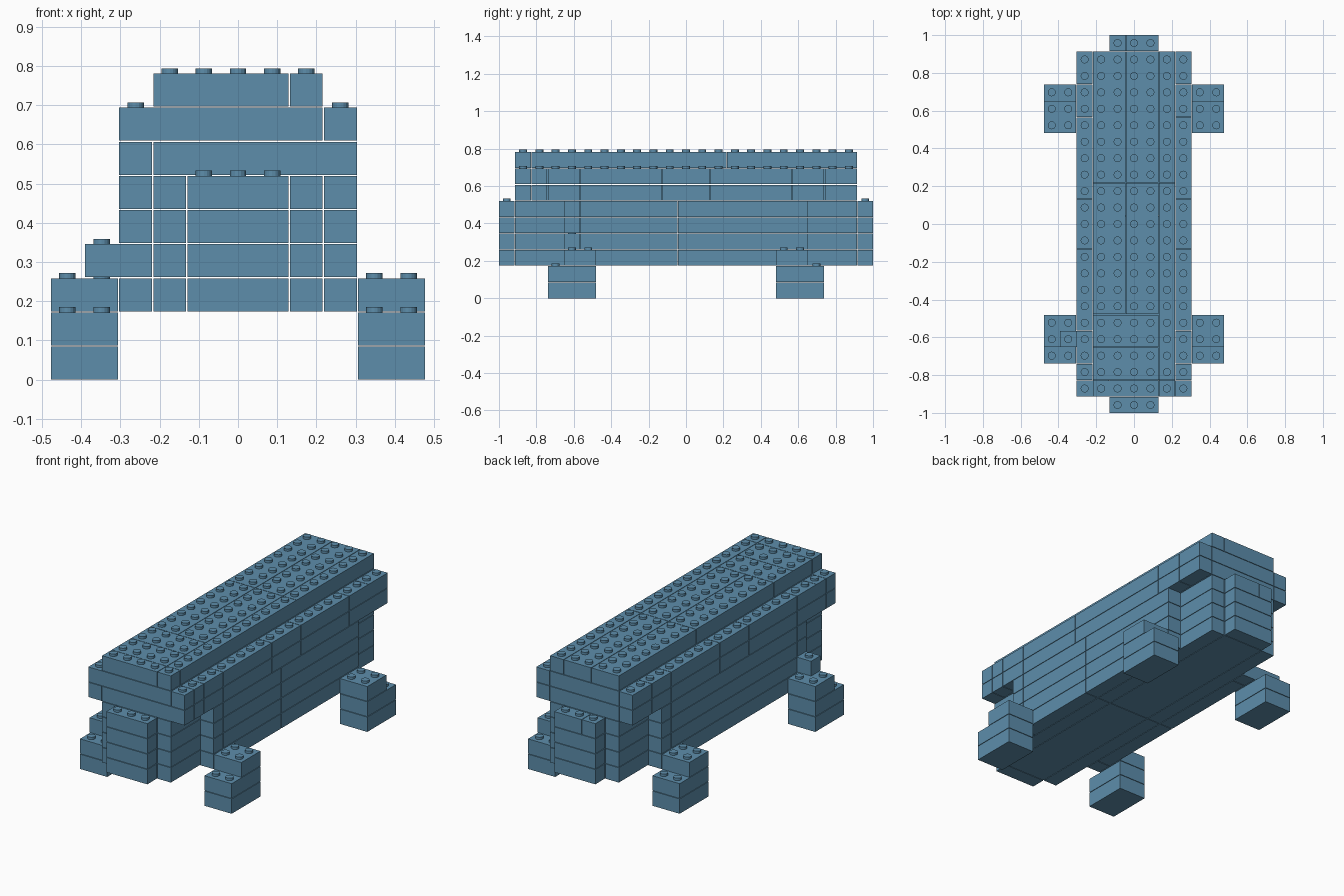
import bpy, bmesh
from mathutils import Matrix, Vector

cube = bpy.data.objects.get("Cube")
if cube:
    bpy.data.objects.remove(cube, do_unlink=True)

P = 0.0871       # brick pitch, also the height of one course
GAP = 0.003      # joint between bricks
STUD_R, STUD_H = 0.021, 0.0135

blue = bpy.data.materials.new("sand_blue")
blue.use_nodes = True
BLUE = (0.11, 0.27, 0.41, 1)
blue.diffuse_color = BLUE
blue.node_tree.nodes["Principled BSDF"].inputs["Base Color"].default_value = BLUE


def brick(bm, course, x0, x1, y0, y1):
    """One brick; plan limits are counted in studs."""
    size = Vector(((x1 - x0) * P - GAP, (y1 - y0) * P - GAP, P - GAP))
    centre = Vector(((x0 + x1) * P / 2, (y0 + y1) * P / 2, course * P + size.z / 2))
    bmesh.ops.create_cube(bm, size=1, matrix=Matrix.Translation(centre) @ Matrix.Diagonal(size).to_4x4())


def run(bm, course, x0, x1, cuts):
    """A row of bricks along y, split at each cut."""
    for a, b in zip(cuts, cuts[1:]):
        brick(bm, course, x0, x1, a, b)


def studs(bm, course, x0, x1, y0, y1):
    """Studs over a rectangle on top of a course."""
    z = (course + 1) * P - GAP + STUD_H / 2
    for i in range(round(x1 - x0)):
        for j in range(round(y1 - y0)):
            spot = Vector(((x0 + i + 0.5) * P, (y0 + j + 0.5) * P, z))
            bmesh.ops.create_cone(bm, cap_ends=True, segments=16, radius1=STUD_R, radius2=STUD_R,
                                  depth=STUD_H, matrix=Matrix.Translation(spot))


def finish(bm, name):
    mesh = bpy.data.meshes.new(name)
    bm.to_mesh(mesh)
    bm.free()
    mesh.materials.append(blue)
    obj = bpy.data.objects.new(name, mesh)
    bpy.context.scene.collection.objects.link(obj)


# Four feet: two large courses and a shorter one set inward
for sx, side in ((1, "left"), (-1, "right")):
    for sy, end in ((-1, "front"), (1, "back")):
        bm = bmesh.new()
        xs = sorted((sx * 3.5, sx * 5.5))
        long_y = sorted((sy * 5.5, sy * 8.5))
        short_y = sorted((sy * 5.5, sy * 7.5))
        step_y = sorted((sy * 7.5, sy * 8.5))
        for course in (0, 1):
            brick(bm, course, *xs, *long_y)
        brick(bm, 2, *xs, *short_y)
        studs(bm, 1, *xs, *step_y)
        studs(bm, 2, *xs, *short_y)
        finish(bm, f"{end}_{side}_foot")

# Connector brick joining one foot to the body
bm = bmesh.new()
brick(bm, 3, -4.5, -2.5, -7.5, -6.5)
studs(bm, 3, -4.5, -3.5, -7.5, -6.5)
finish(bm, "foot_connector")

# Lower body: core, side walls and narrow end blocks
bm = bmesh.new()
for course in range(2, 6):
    for x0, x1 in ((-2.5, -1.5), (-1.5, 1.5), (1.5, 2.5)):
        run(bm, course, x0, x1, (-10.5, -0.5, 10.5))
    run(bm, course, 2.5, 3.5, (-7.5, -6.5, -0.5, 7.5))
    start = (-6.5,) if course == 3 else (-7.5, -6.5)
    run(bm, course, -3.5, -2.5, start + (-0.5, 6.5, 7.5))
finish(bm, "lower_body")

for name, y0, y1 in (("front_end_block", -11.5, -10.5), ("back_end_block", 10.5, 11.5)):
    bm = bmesh.new()
    for course in range(2, 6):
        if course == 5 and y0 > 0:
            brick(bm, course, -1.5, -0.5, y0, y1)
            brick(bm, course, -0.5, 1.5, y0, y1)
        else:
            brick(bm, course, -1.5, 1.5, y0, y1)
    studs(bm, 5, -1.5, 1.5, y0, y1)
    finish(bm, name)

# Overhanging deck: two wide courses with cross bricks at the front
bm = bmesh.new()
for course, flip in ((6, 1), (7, -1)):
    brick(bm, course, *sorted((-2.5 * flip, 3.5 * flip)), -10.5, -9.5)
    brick(bm, course, *sorted((-3.5 * flip, -2.5 * flip)), -10.5, -9.5)
    for x0, x1 in ((-3.5, -2.5), (2.5, 3.5)):
        run(bm, course, x0, x1, (-9.5, -8.5, -6.5, -1.5, 1.5, 6.5, 8.5, 10.5))
    run(bm, course, -2.5, 2.5, (-9.5, 0.5, 10.5))
for x0 in (-3.5, 2.5):
    studs(bm, 7, x0, x0 + 1, -10.5, 10.5)
finish(bm, "deck")

# Top course
bm = bmesh.new()
run(bm, 8, -2.5, 1.5, (-10.5, -9.5, -7.5, -5.5))
run(bm, 8, -2.5, -0.5, (-5.5, 2.5, 10.5))
run(bm, 8, -0.5, 1.5, (-5.5, 2.5, 10.5))
run(bm, 8, 1.5, 2.5, (-10.5, -9.5, 2.5, 10.5))
studs(bm, 8, -2.5, 2.5, -10.5, 10.5)
finish(bm, "top_course")
